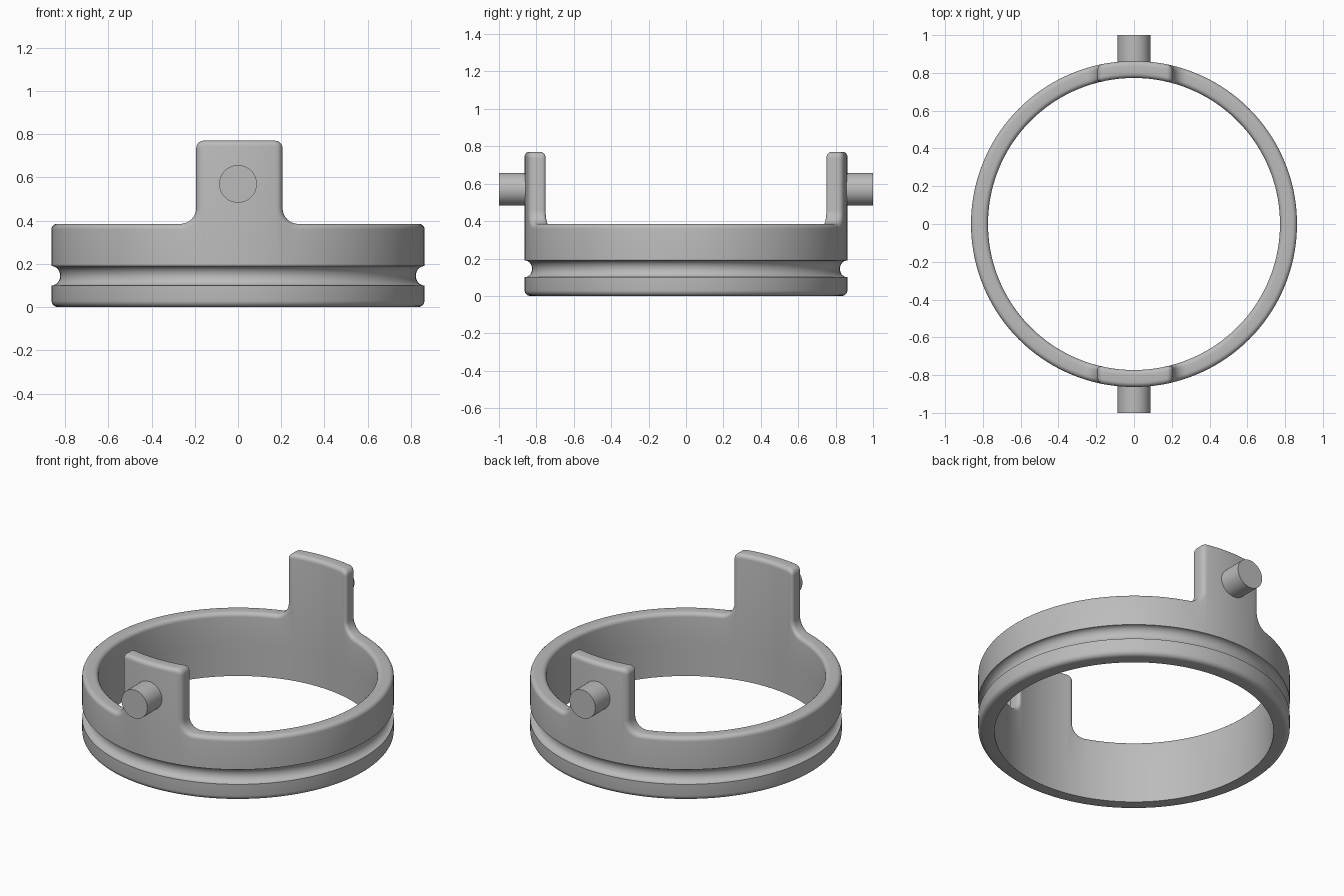
import bpy, bmesh
from math import sin, cos, asin, pi, radians
from mathutils import Matrix

cube = bpy.data.objects.get("Cube")
if cube:
    bpy.data.objects.remove(cube, do_unlink=True)

R, THICK = 0.863, 0.09        # outer radius, wall thickness
HALF = R * pi / 2             # unrolled half of the half ring
RIM, TAB_TOP, SEAM = 0.385, 0.77, 0.19
EDGE = 0.025                  # edge rounding
CUTS = 72

grey = bpy.data.materials.new("satin_grey")
grey.use_nodes = True
grey.diffuse_color = (0.5, 0.5, 0.5, 1)
grey.node_tree.nodes["Principled BSDF"].inputs["Base Color"].default_value = (0.5, 0.5, 0.5, 1)


def finish(name, bm):
    mesh = bpy.data.meshes.new(name)
    bmesh.ops.recalc_face_normals(bm, faces=bm.faces)
    bm.to_mesh(mesh)
    bm.free()
    mesh.materials.append(grey)
    obj = bpy.data.objects.new(name, mesh)
    bpy.context.collection.objects.link(obj)
    bpy.ops.object.select_all(action='DESELECT')
    obj.select_set(True)
    bpy.context.view_layer.objects.active = obj
    bpy.ops.object.shade_smooth_by_angle(angle=radians(35))


def half_outline(side, edge, fillet=0.075, corner=0.035, steps=8):
    """Points (s, z, normal s, normal z) from the rim end up to the tab top."""
    pts = [(side * HALF, RIM, 0, 1)]
    for i in range(steps + 1):
        a = pi / 2 * i / steps
        pts.append((side * (edge + fillet - fillet * sin(a)),
                    RIM + fillet - fillet * cos(a), side * sin(a), cos(a)))
    for i in range(steps + 1):
        a = pi / 2 * i / steps
        pts.append((side * (edge - corner + corner * cos(a)),
                    TAB_TOP - corner + corner * sin(a), side * cos(a), sin(a)))
    return pts


def sweep(bm, rows):
    """Quads between successive rows of equal length."""
    for a, b in zip(rows, rows[1:]):
        for i in range(len(a) - 1):
            bm.faces.new((a[i], a[i + 1], b[i + 1], b[i]))


def wrap(co):
    """Bend the flat strip round the ring, keeping tab sides parallel."""
    s, d, z = co
    t, r = s / R, R - d
    w = max(0, min(1, (0.9 - abs(t)) / 0.55))
    if w > 0:
        t += w * (asin(sin(t) * R / r) - t)
    return r * sin(t), -r * cos(t), z


# Flat strip: rim and tab with rounded edges
bm = bmesh.new()
outline = half_outline(-1, 0.195) + half_outline(1, 0.208)[::-1]
angles = [pi / 2 * i / 5 for i in range(6)]
layers = [(EDGE * (1 - sin(a)), EDGE * (1 - cos(a))) for a in angles[::-1]]
layers += [(THICK - d, inset) for d, inset in layers[::-1]]
rows = [[bm.verts.new((s - n * inset, d, z - m * inset)) for s, z, n, m in outline]
        for d, inset in layers]
sweep(bm, rows)
for row, d in ((rows[0], 0), (rows[-1], THICK)):
    bm.faces.new(row + [bm.verts.new((e, d, SEAM)) for e in (HALF, -HALF)])

# Flat strip: groove, lower lip and underside
profile = [(0.04 * sin(pi * i / 14), 0.145 + 0.045 * cos(pi * i / 14)) for i in range(15)]
profile += [(0.03 - 0.03 * cos(a), 0.03 - 0.03 * sin(a)) for a in angles]
profile += [(THICK, 0), (THICK, SEAM)]
sweep(bm, [[bm.verts.new((e, d, z)) for e in (-HALF, HALF)] for d, z in profile])

# Slice, wrap and mirror into the full ring
for k in range(1, CUTS):
    bmesh.ops.bisect_plane(bm, geom=bm.verts[:] + bm.edges[:] + bm.faces[:], dist=1e-5,
                           plane_co=(HALF * (2 * k / CUTS - 1), 0, 0), plane_no=(1, 0, 0))
for v in bm.verts:
    v.co = wrap(v.co)
copy = bmesh.ops.duplicate(bm, geom=bm.verts[:] + bm.edges[:] + bm.faces[:])
for v in copy["geom"]:
    if isinstance(v, bmesh.types.BMVert):
        v.co.y = -v.co.y
bmesh.ops.remove_doubles(bm, verts=bm.verts, dist=1e-4)
finish("grooved_ring_with_tabs", bm)

# Pivot pins
for name, side in (("front_pin", -1), ("back_pin", 1)):
    bm = bmesh.new()
    place = Matrix.Translation((0, side * 0.91, 0.57)) @ Matrix.Rotation(pi / 2, 4, 'X')
    bmesh.ops.create_cone(bm, cap_ends=True, segments=48, radius1=0.087, radius2=0.087,
                          depth=0.18, matrix=place)
    finish(name, bm)
